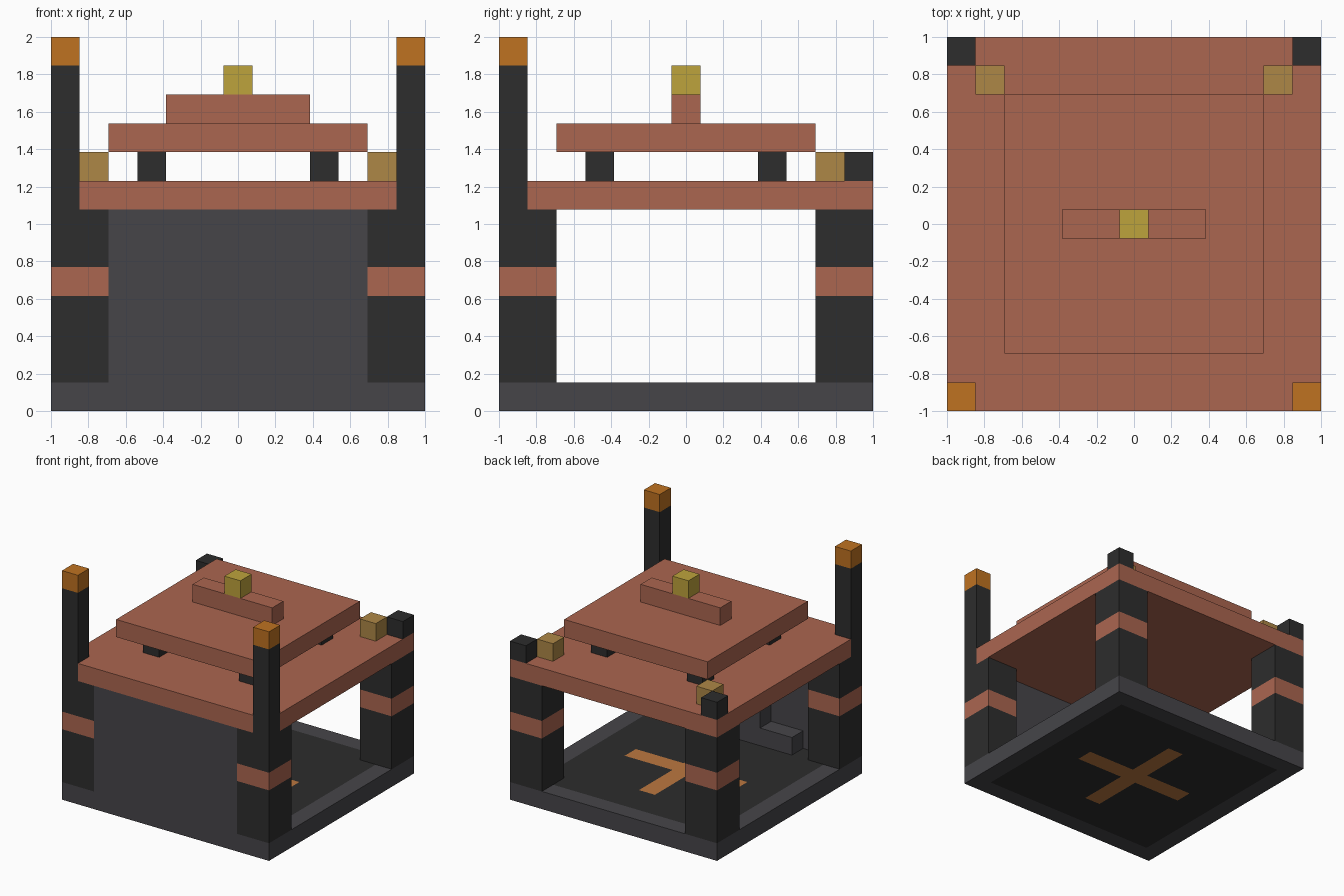
import bpy
import bmesh

cube = bpy.data.objects.get("Cube")
if cube:
    bpy.data.objects.remove(cube, do_unlink=True)

N = 13            # blocks along each side
U = 2 / N         # size of one block


def material(name, rgb):
    """Flat material from display-space 0-255 values, stored as linear."""
    lin = [((c / 255 + 0.055) / 1.055) ** 2.4 for c in rgb]
    mat = bpy.data.materials.new(name)
    mat.use_nodes = True
    mat.diffuse_color = (*lin, 1)
    bsdf = mat.node_tree.nodes["Principled BSDF"]
    bsdf.inputs["Base Color"].default_value = (*lin, 1)
    bsdf.inputs["Roughness"].default_value = 0.9
    return mat


TERRACOTTA = material("terracotta", (171, 102, 80))
CHARCOAL = material("charcoal", (45, 45, 45))
STONE = material("grey stone", (70, 69, 73))
ORANGE = material("orange", (191, 114, 33))
COPPER = material("copper", (188, 120, 64))
GOLD = material("gold", (190, 163, 60))
TAN = material("tan", (174, 135, 70))


def point(x, y, z):
    """Block coordinates to model space."""
    return (x * U - 1, y * U - 1, z * U)


def finish(bm, name, *mats):
    bmesh.ops.recalc_face_normals(bm, faces=bm.faces)
    mesh = bpy.data.meshes.new(name)
    bm.to_mesh(mesh)
    bm.free()
    for mat in mats:
        mesh.materials.append(mat)
    obj = bpy.data.objects.new(name, mesh)
    bpy.context.collection.objects.link(obj)
    return obj


def prism(name, outline, z0, z1, mat):
    """Extrude an outline given in blocks from z0 up to z1."""
    bm = bmesh.new()
    face = bm.faces.new([bm.verts.new(point(x, y, z0)) for x, y in outline])
    out = bmesh.ops.extrude_face_region(bm, geom=[face], use_keep_orig=True)
    verts = [v for v in out["geom"] if isinstance(v, bmesh.types.BMVert)]
    bmesh.ops.translate(bm, verts=verts, vec=(0, 0, (z1 - z0) * U))
    return finish(bm, name, mat)


def box(name, xs, ys, zs, mat):
    (x0, x1), (y0, y1) = xs, ys
    return prism(name, [(x0, y0), (x1, y0), (x1, y1), (x0, y1)], *zs, mat)


def mirrored(side, span):
    """Mirror a span of blocks across the middle for the left side."""
    return span if side == "right" else (N - span[1], N - span[0])


# Base slab: stone rim, charcoal floor, copper cross inlaid on both faces
bm = bmesh.new()
bmesh.ops.create_grid(bm, x_segments=N, y_segments=N, size=1)
out = bmesh.ops.extrude_face_region(bm, geom=bm.faces[:], use_keep_orig=True)
top = [v for v in out["geom"] if isinstance(v, bmesh.types.BMVert)]
bmesh.ops.translate(bm, verts=top, vec=(0, 0, U))
bmesh.ops.recalc_face_normals(bm, faces=bm.faces)
for f in bm.faces:
    c = f.calc_center_median()
    near, far = sorted((abs(c.x) / U, abs(c.y) / U))
    if abs(f.normal.z) > 0.5 and far < 5.5:
        f.material_index = 2 if near < 0.5 and far < 3.5 else 1
finish(bm, "base", STONE, CHARCOAL, COPPER)

# Front wall and the stepped hearth behind it
box("front_wall", (2, 11), (0, 1), (1, 7), STONE)
box("hearth_step", (3, 10), (1, 2), (1, 2), STONE)
box("hearth_back", (5, 8), (1, 2), (2, 4), STONE)

# Corner pillars with bands, tall front posts and short back posts
for side in ("right", "left"):
    wide, corner = mirrored(side, (0, 2)), mirrored(side, (0, 1))
    for end, ys in (("front", (0, 2)), ("back", (11, 13))):
        label = f"{end}_{side}_pillar"
        box(label + "_lower", wide, ys, (1, 4), CHARCOAL)
        box(label + "_band", wide, ys, (4, 5), TERRACOTTA)
        box(label + "_upper", wide, ys, (5, 7), CHARCOAL)
    box(f"front_{side}_post", corner, (0, 1), (7, 12), CHARCOAL)
    box(f"front_{side}_post_cap", corner, (0, 1), (12, 13), ORANGE)
    box(f"back_{side}_post", corner, (12, 13), (8, 9), CHARCOAL)
    box(f"back_{side}_lantern", mirrored(side, (1, 2)), (11, 12), (8, 9), TAN)
    # Short supports between the two roofs
    for end, ys in (("front", (3, 4)), ("back", (9, 10))):
        box(f"{end}_{side}_roof_support", mirrored(side, (3, 4)), ys, (8, 9), CHARCOAL)

# Lower roof, notched at the front corners for the posts
prism("lower_roof", [(1, 0), (12, 0), (12, 1), (13, 1), (13, 13), (0, 13), (0, 1), (1, 1)],
      7, 8, TERRACOTTA)

# Upper roof, ridge and finial
box("upper_roof", (2, 11), (2, 11), (9, 10), TERRACOTTA)
box("roof_ridge", (4, 9), (6, 7), (10, 11), TERRACOTTA)
box("finial", (6, 7), (6, 7), (11, 12), GOLD)
